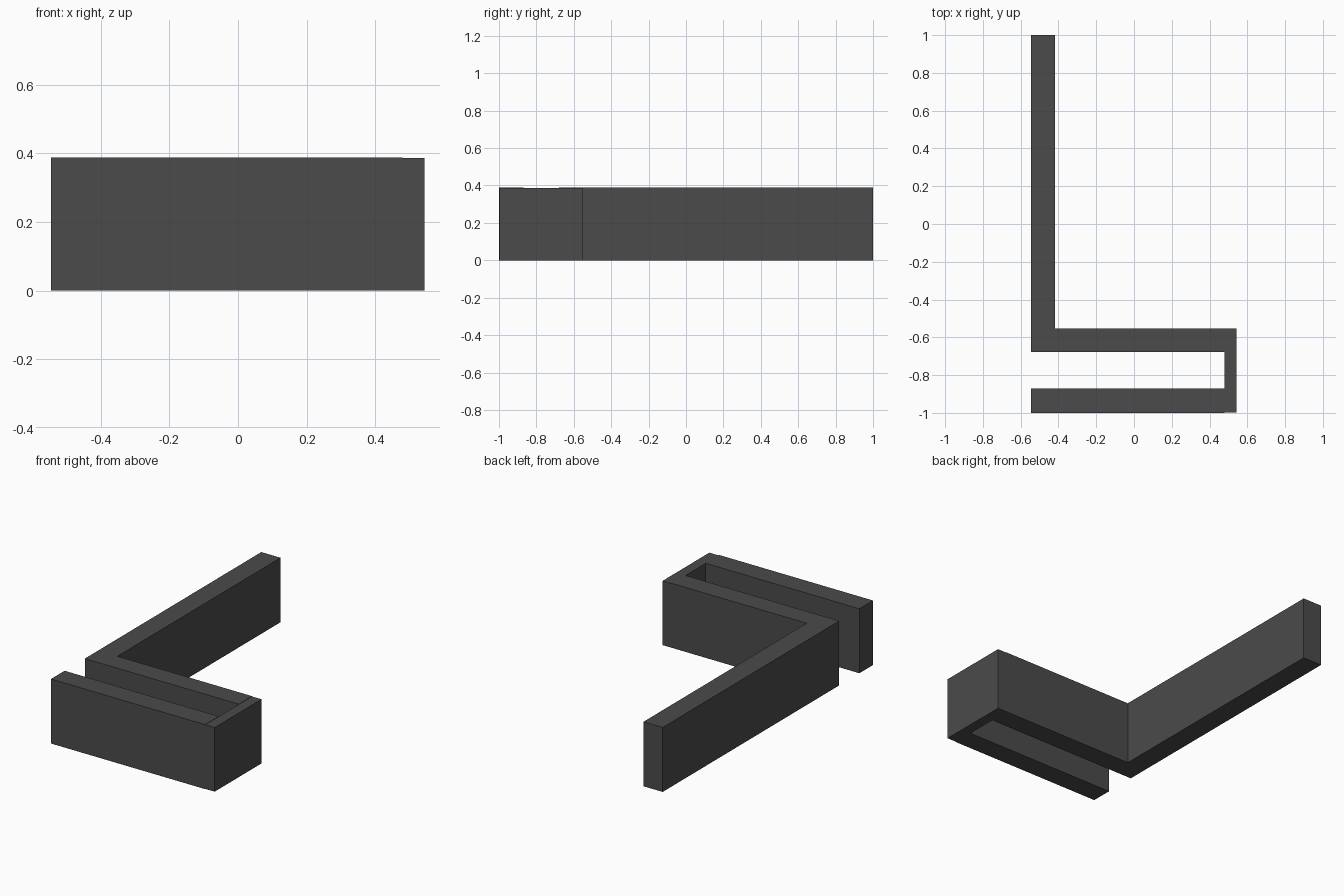
import bpy
import bmesh
from mathutils import Vector

if "Cube" in bpy.data.objects:
    bpy.data.objects.remove(bpy.data.objects["Cube"])

HEIGHT = 0.388

dark = bpy.data.materials.new("dark_grey")
dark.diffuse_color = (0.07, 0.07, 0.07, 1)
dark.use_nodes = True
dark.node_tree.nodes["Principled BSDF"].inputs["Base Color"].default_value = dark.diffuse_color


def wall(name, x0, x1, y0, y1, height=HEIGHT):
    """Upright box wall standing on the ground."""
    mesh = bpy.data.meshes.new(name)
    bm = bmesh.new()
    bmesh.ops.create_cube(bm, size=1)
    bmesh.ops.scale(bm, vec=(x1 - x0, y1 - y0, height), verts=bm.verts)
    bmesh.ops.translate(bm, vec=Vector((0, 0, height / 2)), verts=bm.verts)
    bm.to_mesh(mesh)
    bm.free()
    mesh.materials.append(dark)
    obj = bpy.data.objects.new(name, mesh)
    obj.location = ((x0 + x1) / 2, (y0 + y1) / 2, 0)
    bpy.context.collection.objects.link(obj)
    return obj


# Long arm in three butted lengths
wall("long_wall_near", -0.545, -0.417, -0.552, -0.16)
wall("long_wall_middle", -0.545, -0.417, -0.16, 0.87)
wall("long_wall_end", -0.545, -0.417, 0.87, 1.0)

# Hook: two parallel walls closed by a thinner end wall
wall("cross_wall", -0.545, 0.48, -0.678, -0.552)
wall("front_wall", -0.545, 0.48, -1.0, -0.87)
wall("closing_wall", 0.48, 0.543, -0.997, -0.552, HEIGHT - 0.002)
